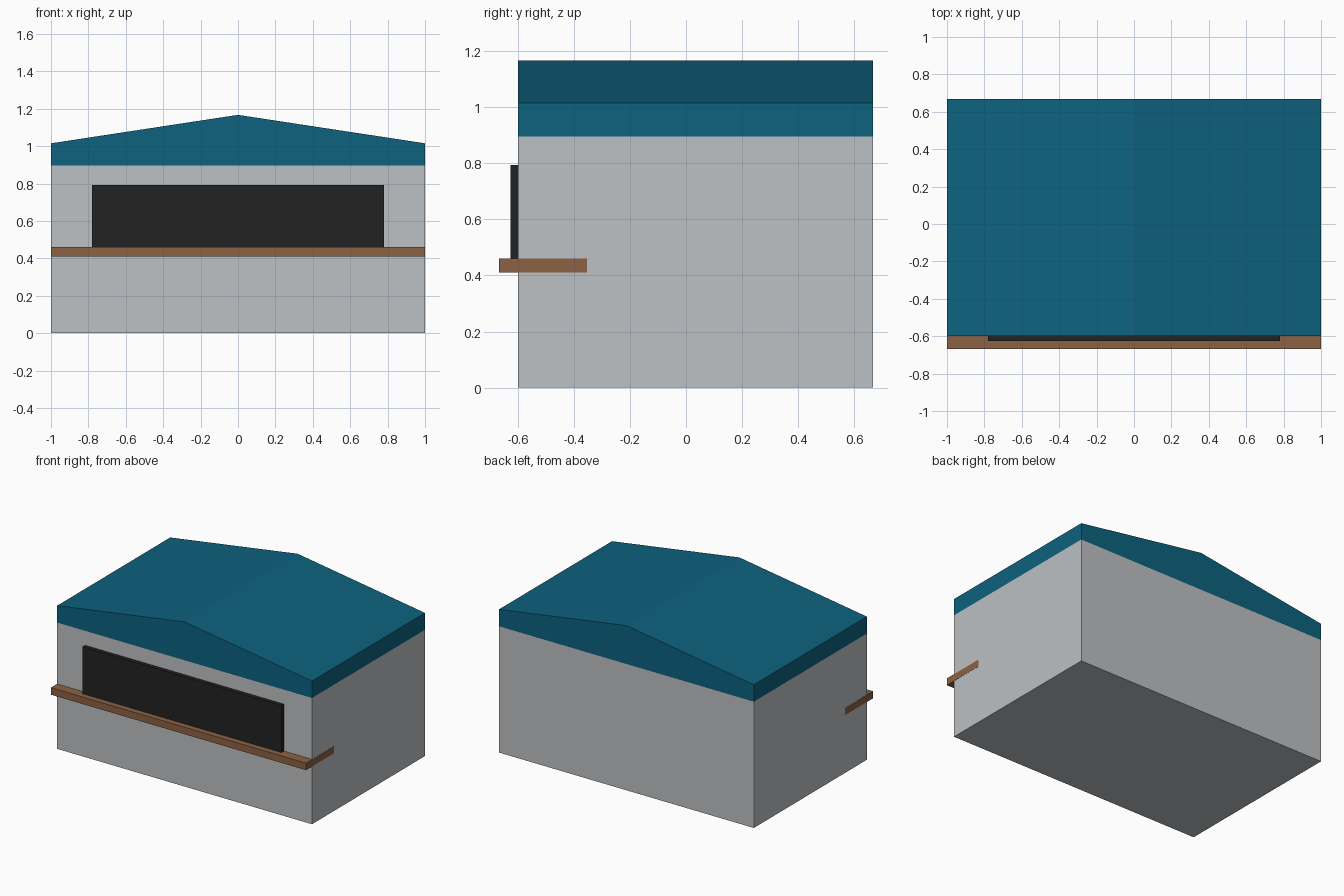
import bpy, bmesh
from mathutils import Vector

if "Cube" in bpy.data.objects:
    bpy.data.objects.remove(bpy.data.objects["Cube"])


def material(name, rgb):
    m = bpy.data.materials.new(name)
    m.diffuse_color = (*rgb, 1)
    m.use_nodes = True
    m.node_tree.nodes["Principled BSDF"].inputs["Base Color"].default_value = m.diffuse_color
    return m


WALL = material("pale_grey_wall", (0.51, 0.533, 0.552))
ROOF = material("teal_roof", (0.004, 0.122, 0.212))
WOOD = material("brown_wood", (0.258, 0.122, 0.056))
DARK = material("dark_opening", (0.016, 0.016, 0.016))


def finish(name, bm, mats):
    bmesh.ops.recalc_face_normals(bm, faces=bm.faces)
    me = bpy.data.meshes.new(name)
    bm.to_mesh(me)
    bm.free()
    for m in mats:
        me.materials.append(m)
    ob = bpy.data.objects.new(name, me)
    bpy.context.collection.objects.link(ob)
    return ob


def box(name, lo, hi, mat):
    lo, hi = Vector(lo), Vector(hi)
    bm = bmesh.new()
    bmesh.ops.create_cube(bm, size=1)
    for v in bm.verts:
        v.co = (lo + hi) / 2 + v.co * (hi - lo)
    return finish(name, bm, [mat])


# Kiosk body: gabled profile extruded front to back
HALF, FRONT, BACK, BAND = 0.999, -0.598, 0.667, 0.895
profile = [(-HALF, 0), (HALF, 0), (HALF, 1.015), (0, 1.167), (-HALF, 1.015)]
bm = bmesh.new()
face = bm.faces.new([bm.verts.new((x, FRONT, z)) for x, z in profile])
ext = bmesh.ops.extrude_face_region(bm, geom=[face], use_keep_orig=True)
for g in ext["geom"]:
    if isinstance(g, bmesh.types.BMVert):
        g.co.y = BACK

# Cut at the eaves so that everything above is roof coloured
bmesh.ops.bisect_plane(bm, geom=bm.verts[:] + bm.edges[:] + bm.faces[:],
                       plane_co=(0, 0, BAND), plane_no=(0, 0, 1))
for f in bm.faces:
    f.material_index = int(f.calc_center_median().z > BAND)
finish("kiosk_body", bm, [WALL, ROOF])

# Serving counter, wrapping flush along both side walls
box("counter", (-1, -0.667, 0.41), (1, -0.352, 0.46), WOOD)

# Dark serving hatch standing on the counter
box("serving_hatch", (-0.78, -0.626, 0.455), (0.78, -0.59, 0.793), DARK)
